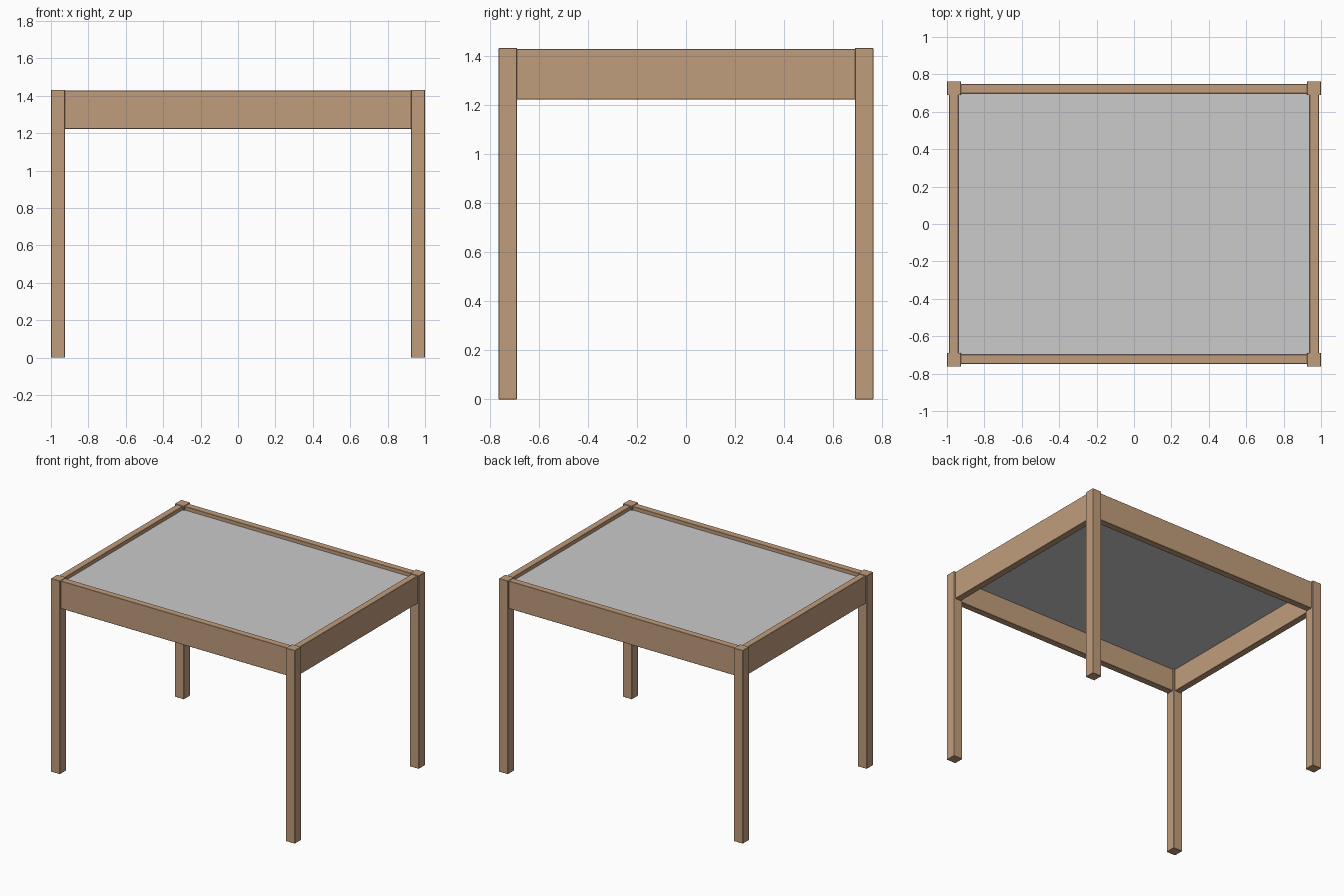
import bpy

if "Cube" in bpy.data.objects:
    bpy.data.objects.remove(bpy.data.objects["Cube"])


def material(name, rgb):
    m = bpy.data.materials.new(name)
    m.diffuse_color = (*rgb, 1.0)
    m.use_nodes = True
    m.node_tree.nodes["Principled BSDF"].inputs["Base Color"].default_value = m.diffuse_color
    return m


wood = material("light wood", (0.527, 0.337, 0.202))
grey = material("grey panel", (0.597, 0.597, 0.597))


def box(name, lo, hi, mat, bevel=0.0):
    """Axis-aligned box between two corners, optionally with chamfered edges."""
    bpy.ops.mesh.primitive_cube_add(
        size=1, location=[(a + b) / 2 for a, b in zip(lo, hi)])
    ob = bpy.context.object
    ob.name = name
    ob.scale = [b - a for a, b in zip(lo, hi)]
    bpy.ops.object.transform_apply(location=False, rotation=False, scale=True)
    ob.data.materials.append(mat)
    if bevel:
        mod = ob.modifiers.new("edge", 'BEVEL')
        mod.width = bevel
        mod.segments = 1
    return ob


HX, HY = 1.0, 0.763      # outer half sizes
LEG = 0.074              # leg thickness
TOP = 1.432              # leg height
RAIL_LO, RAIL_HI = 1.222, 1.427
EDGE = 0.002

# four square legs
for sx, side in ((-1, "left"), (1, "right")):
    for sy, end in ((-1, "front"), (1, "back")):
        cx, cy = sx * (HX - LEG / 2), sy * (HY - LEG / 2)
        box(f"{end}_{side}_leg", (cx - LEG / 2, cy - LEG / 2, 0),
            (cx + LEG / 2, cy + LEG / 2, TOP), wood, EDGE)

# front and back rails
for s, end in ((-1, "front"), (1, "back")):
    y0, y1 = sorted((s * 0.699, s * 0.749))
    box(f"{end}_rail", (-0.93, y0, RAIL_LO), (0.93, y1, RAIL_HI), wood, EDGE)

# side rails
for s, side in ((-1, "left"), (1, "right")):
    x0, x1 = sorted((s * 0.939, s * 0.988))
    box(f"{side}_rail", (x0, -0.693, RAIL_LO), (x1, 0.693, RAIL_HI), wood, EDGE)

# recessed table panel, let slightly into the rails
box("table_panel", (-0.945, -0.705, 1.387), (0.945, 0.705, 1.40), grey)
